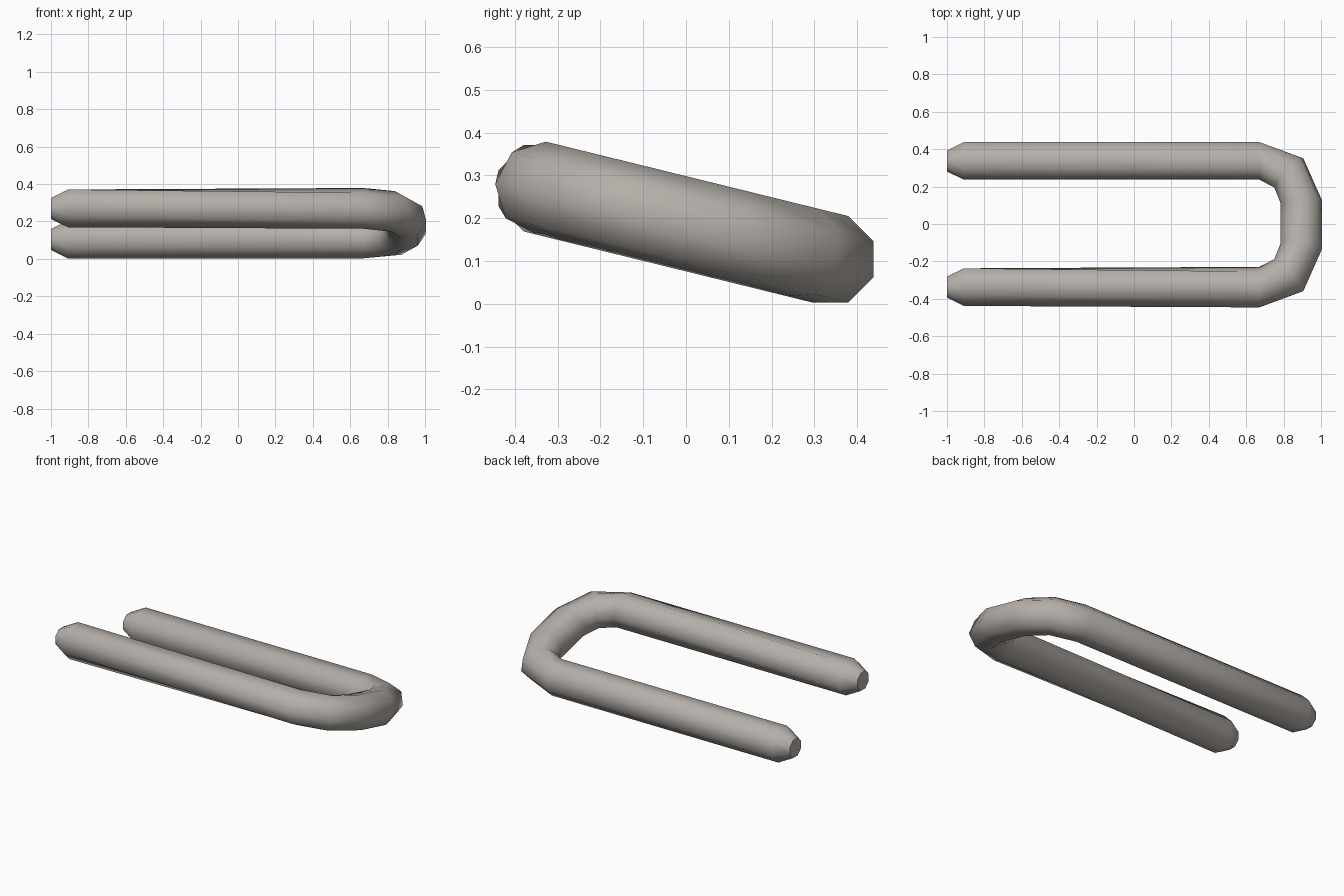
import bpy, bmesh, math
from mathutils import Vector

if "Cube" in bpy.data.objects:
    bpy.data.objects.remove(bpy.data.objects["Cube"])

SIDES = 8
FLAT = math.cos(math.pi / SIDES)   # flat-to-corner ratio of the octagon
HEIGHT = 0.101                     # half height of the tube
TILT = math.atan(0.246)            # lean of the whole hoop about x
COS, SIN = math.cos(TILT), math.sin(TILT)
PHASE = math.radians(8.7)          # turn of the octagon about the path

# Half of the path in plan: (outer x, outer y, inner x, inner y, half height)
half = [
    (-1.0, 0.393, -1.0, 0.281, 0.056),
    (-0.91, 0.438, -0.91, 0.237, HEIGHT),
    (0.67, 0.438, 0.67, 0.237, HEIGHT),
    (0.90, 0.352, 0.755, 0.195, HEIGHT),
    (0.999, 0.128, 0.79, 0.11, HEIGHT),
]
path = half + [(a, -b, c, -d, h) for a, b, c, d, h in reversed(half)]

# Bent bar: octagonal rings bridged along the leaning path
bm = bmesh.new()
rings = []
for i, (ox, oy, ix, iy, h) in enumerate(path):
    y = (oy + iy) / 2
    c = Vector(((ox + ix) / 2, y, 0.187 - 0.246 * y))
    sx, sy = (ox - ix) / 2, (oy - iy) / 2
    side = Vector((sx, sy * COS, -sy * SIN))
    up = Vector((0, SIN, COS)) * h
    # The second leg twists slightly towards its tip
    phase = PHASE if i >= len(path) - 2 else -PHASE
    ring = []
    for k in range(SIDES):
        a = 2 * math.pi * k / SIDES + phase
        ring.append(bm.verts.new(c + (side * math.cos(a) + up * math.sin(a)) / FLAT))
    rings.append(ring)
for r, s in zip(rings, rings[1:]):
    for k in range(SIDES):
        n = (k + 1) % SIDES
        bm.faces.new((r[k], r[n], s[n], s[k]))

# Flat caps on the tapered tips
bm.faces.new(rings[0])
bm.faces.new(rings[-1])
bmesh.ops.recalc_face_normals(bm, faces=bm.faces)

mesh = bpy.data.meshes.new("bent_bar")
bm.to_mesh(mesh)
bm.free()
bar = bpy.data.objects.new("bent_bar", mesh)
bpy.context.collection.objects.link(bar)

# Warm dark grey metal
metal = bpy.data.materials.new("warm_grey_metal")
metal.diffuse_color = (0.46, 0.427, 0.395, 1)
metal.use_nodes = True
metal.node_tree.nodes["Principled BSDF"].inputs["Base Color"].default_value = metal.diffuse_color
mesh.materials.append(metal)

bpy.context.view_layer.objects.active = bar
bar.select_set(True)
bpy.ops.object.shade_smooth_by_angle(angle=math.radians(60))
